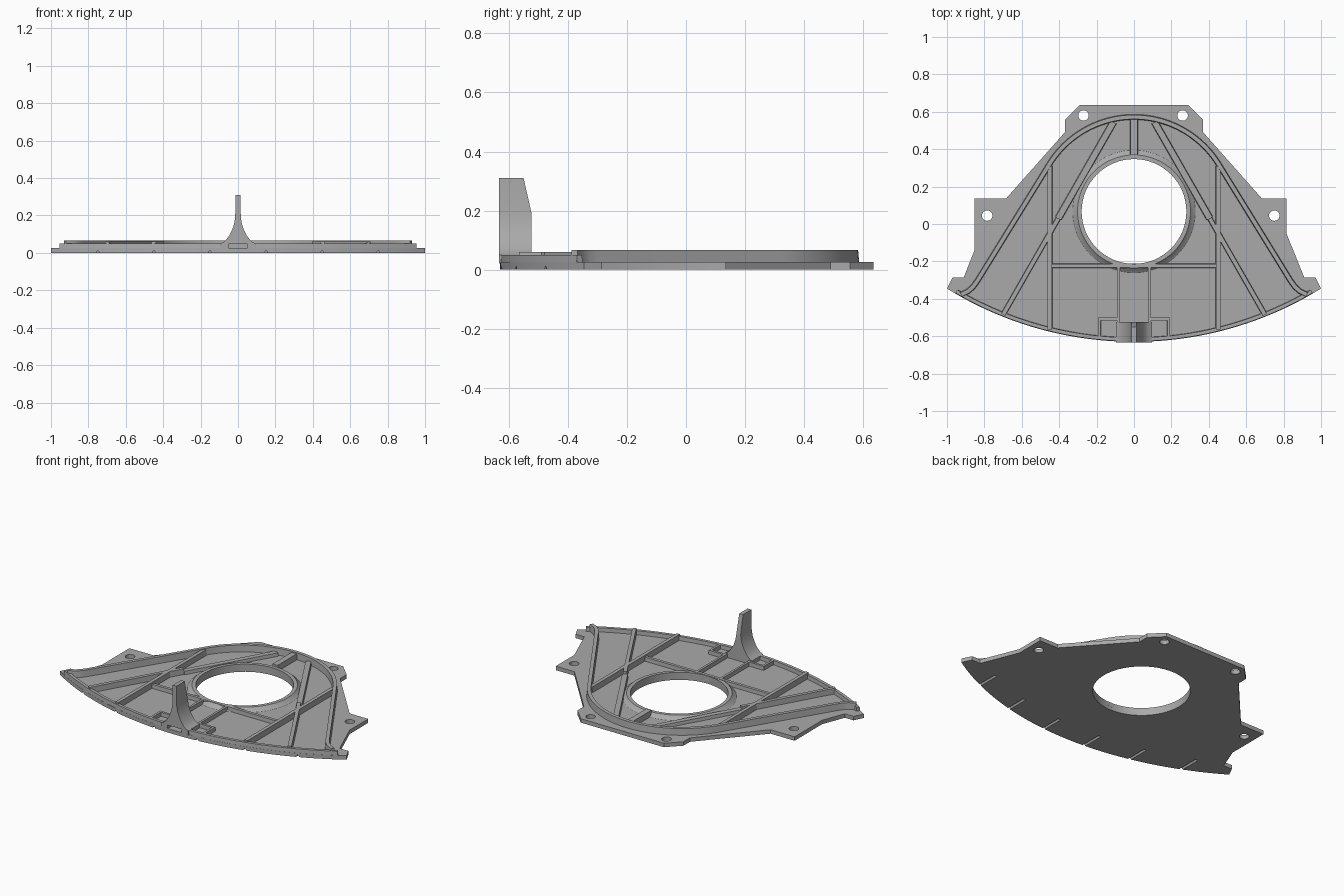
import bpy, bmesh, math
from mathutils import Vector

if "Cube" in bpy.data.objects:
    bpy.data.objects.remove(bpy.data.objects["Cube"])

grey = bpy.data.materials.new("plain grey")
grey.use_nodes = True
GREY = (0.40, 0.40, 0.40, 1)
grey.diffuse_color = GREY
grey.node_tree.nodes["Principled BSDF"].inputs["Base Color"].default_value = GREY

FLOOR, RIB_Z, LIP_Z, RIM_Z = 0.025, 0.06, 0.05, 0.066
ARC_R, ARC_Y = 1.897, 1.267        # large front edge arc
HOLE_Y = 0.067                     # centre of the main opening


def finish(name, bm):
    bmesh.ops.recalc_face_normals(bm, faces=bm.faces)
    mesh = bpy.data.meshes.new(name)
    bm.to_mesh(mesh)
    bm.free()
    mesh.materials.append(grey)
    ob = bpy.data.objects.new(name, mesh)
    bpy.context.collection.objects.link(ob)
    return ob


def activate(ob):
    bpy.ops.object.select_all(action='DESELECT')
    ob.select_set(True)
    bpy.context.view_layer.objects.active = ob


def smooth(ob):
    activate(ob)
    bpy.ops.object.shade_smooth_by_angle(angle=math.radians(30))


def loft(name, rings, caps=True):
    """Join rings of equal length; cap the ends or close the loop."""
    bm = bmesh.new()
    loops = [[bm.verts.new(p) for p in ring] for ring in rings]
    pairs = list(zip(loops, loops[1:])) + ([] if caps else [(loops[-1], loops[0])])
    for a, b in pairs:
        for i in range(len(a)):
            j = (i + 1) % len(a)
            bm.faces.new((a[i], a[j], b[j], b[i]))
    if caps:
        bm.faces.new(loops[0])
        bm.faces.new(loops[-1])
    return finish(name, bm)


def prism(name, pts, z0, z1):
    return loft(name, [[(x, y, z) for x, y in pts] for z in (z0, z1)])


def ribbon(name, path, foot, top, z0, z1):
    """Wall with drafted sides that follows a path."""
    pts = [Vector(p) for p in path]
    rings = []
    for i, p in enumerate(pts):
        d0 = (p - pts[i - 1]).normalized() if i else (pts[1] - p).normalized()
        d1 = (pts[i + 1] - p).normalized() if i < len(pts) - 1 else d0
        n0, n1 = Vector((-d0.y, d0.x)), Vector((-d1.y, d1.x))
        n = (n0 + n1) / (1 + n0.dot(n1))
        rings.append([(p + n * s * w / 2).to_tuple() + (z,)
                      for s, w, z in ((-1, foot, z0), (1, foot, z0), (1, top, z1), (-1, top, z1))])
    return loft(name, rings)


def circle(x, y, r, n):
    return [(x + r * math.cos(math.tau * i / n), y + r * math.sin(math.tau * i / n)) for i in range(n)]


def front_arc(x0, x1, n, inset=0):
    r = ARC_R - inset
    a0, a1 = math.asin(x0 / r), math.asin(x1 / r)
    angles = [a0 + (a1 - a0) * i / n for i in range(n + 1)]
    return [(r * math.sin(a), ARC_Y - r * math.cos(a)) for a in angles]


def cut(ob, cutter):
    mod = ob.modifiers.new("cut", 'BOOLEAN')
    mod.operation, mod.solver, mod.object = 'DIFFERENCE', 'EXACT', cutter
    activate(ob)
    bpy.ops.object.modifier_apply(modifier=mod.name)
    bpy.data.objects.remove(cutter)


# Base plate with mounting tabs; the left and right tabs differ slightly
right = [(0.97, -0.285), (0.91, -0.285), (0.815, -0.05), (0.815, 0.135),
         (0.685, 0.135), (0.37, 0.49), (0.37, 0.555), (0.29, 0.635)]
left = [(-x, y) for x, y in reversed(right)]
left[4:6] = [(-0.853, 0.135), (-0.853, -0.14)]
plate = prism("base_plate", front_arc(-1, 1, 48) + right + left, 0, FLOOR)
cut(plate, prism("opening_cutter", circle(0, HOLE_Y, 0.30, 64), -0.1, 0.1))
for x, y in ((-0.27, 0.58), (0.26, 0.58), (-0.785, 0.045), (0.75, 0.045)):
    cut(plate, prism("bolt_cutter", circle(x, y, 0.028, 24), -0.1, 0.1))

# Short grooves under the front edge
for x in (-0.75, -0.45, -0.15, 0.15, 0.45, 0.75):
    edge = ARC_Y - math.sqrt(ARC_R ** 2 - x * x)
    cut(plate, ribbon("groove_cutter", [(x, edge - 0.05), (x, edge + 0.14)], 0.032, 0.004, -0.01, 0.012))
smooth(plate)

# Collar around the opening
section = ((0.28, 0), (0.28, 0.048), (0.302, 0.048), (0.315, 0.034), (0.33, 0.024), (0.30, 0.024), (0.30, 0))
steps = 64
collar = loft("opening_collar",
              [[(r * math.cos(a), HOLE_Y + r * math.sin(a), z) for r, z in section]
               for a in (math.tau * i / steps for i in range(steps))], caps=False)
smooth(collar)

# Raised rim: arch over the back, straight flanks, flared feet
slope = math.atan2(0.518, 0.856)
arch = [(0.532 * math.cos(a), 0.04 + 0.532 * math.sin(a))
        for a in (slope + (math.pi - 2 * slope) * i / 40 for i in range(41))]
foot = [(0.925, -0.378), (0.885, -0.358), (0.86, -0.335), (0.838, -0.305)]
smooth(ribbon("raised_rim", foot + arch + [(-x, y) for x, y in reversed(foot)],
              0.03, 0.022, FLOOR - 0.005, RIM_Z))


def rib(name, path, z=RIB_Z, width=0.028):
    return ribbon(name, path, width, width * 0.8, FLOOR - 0.005, z)


# Ribs, lip and box walls that repeat on both sides
for side, label in ((1, "left"), (-1, "right")):
    def m(*pts):
        return [(side * x, y) for x, y in pts]
    smooth(rib(label + "_front_lip", m(*front_arc(0.05, 0.95, 28, 0.0125)), LIP_Z, 0.024))
    rib(label + "_long_rib", m((0.45, 0.31), (0.45, -0.565)))
    rib(label + "_diagonal_rib", m((0.70, -0.485), (0.405, 0.03)))
    rib(label + "_upper_diagonal_rib", m((0.405, 0.03), (0.11, 0.545)), 0.045, 0.04)
    rib(label + "_centre_rib", m((0.083, -0.225), (0.083, -0.54)), LIP_Z, 0.018)
    rib(label + "_box_wall", m((0.185, -0.61), (0.185, -0.508), (0.083, -0.508)), LIP_Z, 0.018)

rib("cross_rib", [(-0.45, -0.224), (0.45, -0.224)], LIP_Z, 0.024)
rib("back_rib", [(0, 0.56), (0, 0.37)], RIB_Z, 0.045)

# Upright post with a flared foot and a pocket in its front
levels = [(0.02, 0.095), (0.05, 0.095), (0.06, 0.075), (0.075, 0.06), (0.095, 0.046),
          (0.12, 0.033), (0.15, 0.022), (0.19, 0.015), (0.31, 0.013)]
rings = []
for z, w in levels:
    back = -0.55 if z > 0.3 else -0.523
    rings.append([(-w, -0.633, z), (w, -0.633, z), (w, back, z), (-w, back, z)])
post = loft("upright_post", rings)
cut(post, prism("pocket_cutter", [(-0.05, -0.7), (0.05, -0.7), (0.05, -0.59), (-0.05, -0.59)], 0, 0.048))
smooth(post)
